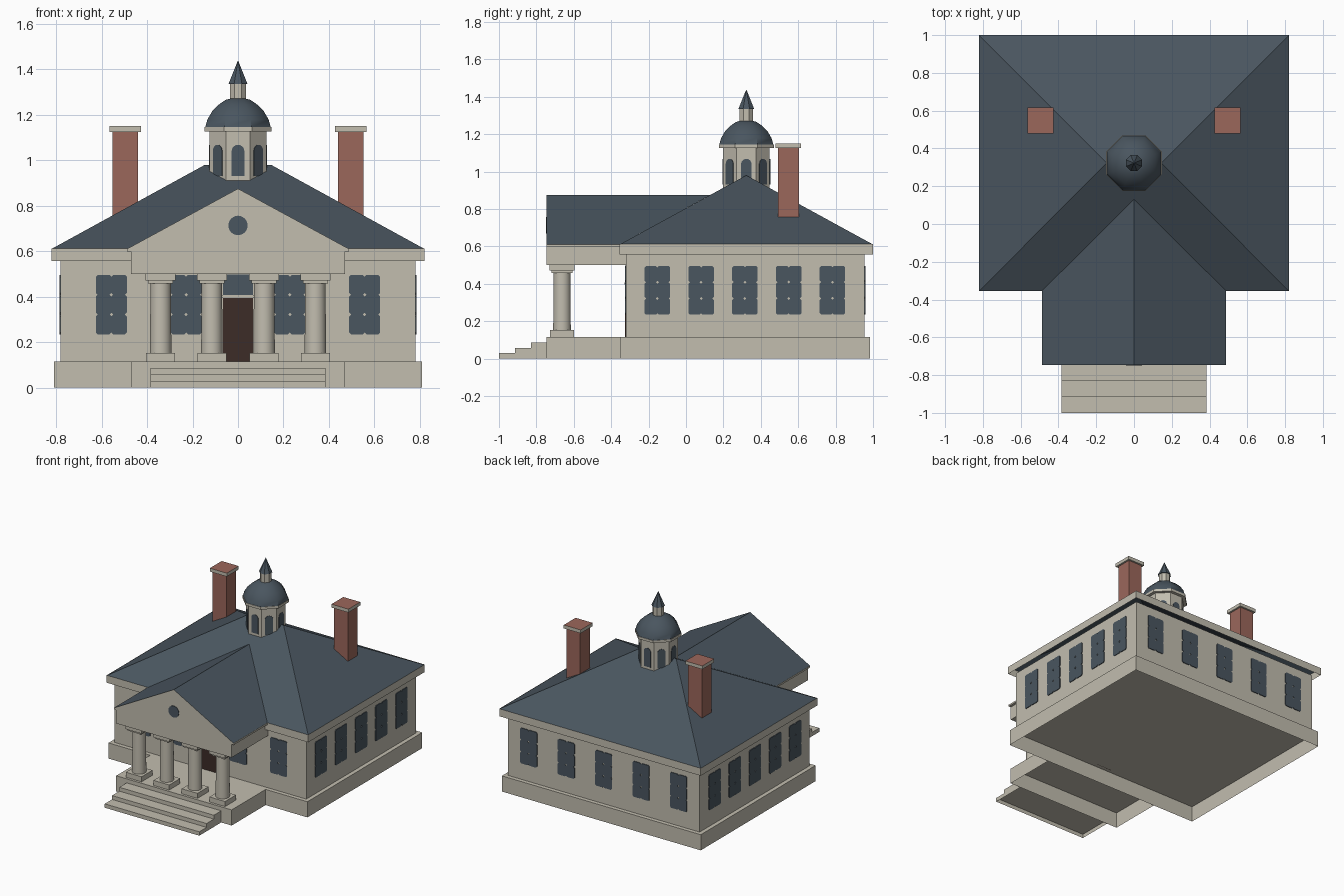
import bpy, bmesh
from math import sin, cos, pi
from mathutils import Matrix, Vector

cube = bpy.data.objects.get("Cube")
if cube:
    bpy.data.objects.remove(cube)


def material(name, rgb):
    m = bpy.data.materials.new(name)
    m.use_nodes = True
    m.diffuse_color = (*rgb, 1)
    m.node_tree.nodes["Principled BSDF"].inputs["Base Color"].default_value = (*rgb, 1)
    return m


STONE = material("pale stone", (0.54, 0.51, 0.43))
SLATE = material("blue grey slate", (0.068, 0.092, 0.115))
BRICK = material("red brick", (0.33, 0.135, 0.105))
WOOD = material("dark brown wood", (0.045, 0.025, 0.02))


def finish(name, bm, *mats, smooth=False):
    mesh = bpy.data.meshes.new(name)
    bm.to_mesh(mesh)
    bm.free()
    for m in mats:
        mesh.materials.append(m)
    ob = bpy.data.objects.new(name, mesh)
    bpy.context.collection.objects.link(ob)
    if smooth:
        bpy.ops.object.select_all(action='DESELECT')
        ob.select_set(True)
        bpy.context.view_layer.objects.active = ob
        bpy.ops.object.shade_smooth_by_angle(angle=0.7)
    return ob


def box(name, x, y, z, mat, bottom=True, top=True):
    """Box from (min, max) pairs, optionally left open below or above."""
    bm = bmesh.new()
    bmesh.ops.create_cube(bm, size=1)
    for v in bm.verts:
        v.co = [lo + (c + 0.5) * (hi - lo) for c, (lo, hi) in zip(v.co, (x, y, z))]
    bm.normal_update()
    drop = [f for f in bm.faces if (f.normal.z < -0.5 and not bottom)
            or (f.normal.z > 0.5 and not top)]
    bmesh.ops.delete(bm, geom=drop, context='FACES')
    return finish(name, bm, mat)


def turned(name, rings, sides, mat, at, smooth=False):
    """Stack of regular polygons, each ring given as (distance to flat, height)."""
    bm = bmesh.new()
    loops = []
    for r, z in rings:
        k = r / cos(pi / sides)
        angles = [2 * pi * (i + 0.5) / sides for i in range(sides)]
        loops.append([bm.verts.new((at[0] + k * cos(a), at[1] + k * sin(a), z)) for a in angles])
    for lo, hi in zip(loops, loops[1:]):
        for i in range(sides):
            j = (i + 1) % sides
            bm.faces.new((lo[i], lo[j], hi[j], hi[i]))
    bm.faces.new(loops[0][::-1])
    bm.faces.new(loops[-1])
    return finish(name, bm, mat, smooth=smooth)


def plates(name, outlines, at, turn, mat, depth=0.005):
    """Thin flat shapes on a wall; turn 0 faces the front."""
    bm = bmesh.new()
    place = Matrix.Translation(at) @ Matrix.Rotation(turn, 4, 'Z')
    for pts in outlines:
        face = bm.faces.new([bm.verts.new((u, 0, v)) for u, v in pts])
        out = bmesh.ops.extrude_face_region(bm, geom=[face])["geom"]
        for v in out:
            if isinstance(v, bmesh.types.BMVert):
                v.co.y -= depth
    bmesh.ops.recalc_face_normals(bm, faces=bm.faces)
    bm.transform(place)
    return finish(name, bm, mat)


def rect(w, z0, z1):
    return [(-w, z0), (w, z0), (w, z1), (-w, z1)]


def pane(u, v, w, h, c):
    """Rectangle with clipped corners."""
    return [(u - w + c, v - h), (u + w - c, v - h), (u + w, v - h + c), (u + w, v + h - c),
            (u + w - c, v + h), (u - w + c, v + h), (u - w, v + h - c), (u - w, v - h + c)]


def window(name, x, y, turn):
    panes = [pane(u, row * 0.087, 0.034, 0.0435, 0.008)
             for u in (-0.034, 0.034) for row in (-1, 0, 1)]
    plates(name, panes, (x, y, 0.365), turn, SLATE)


def surface(name, points, faces, *mats):
    bm = bmesh.new()
    vs = [bm.verts.new(p) for p in points]
    for f in faces:
        bm.faces.new([vs[i] for i in f])
    return finish(name, bm, *mats)


# Foundation, porch floor and steps
box("foundation", (-0.81, 0.81), (-0.35, 0.985), (0, 0.115), STONE, bottom=False)
box("porch_floor", (-0.47, 0.47), (-0.745, -0.35), (0, 0.115), STONE, bottom=False)
for i in range(3):
    box(f"step_{i + 1}", (-0.385, 0.385), (-1 + i * 0.085, -0.745),
        (i * 0.0285, (i + 1) * 0.0285), STONE, bottom=False)

# Walls, cornice and hipped roof
box("walls", (-0.78, 0.78), (-0.32, 0.955), (0.115, 0.56), STONE, bottom=False, top=False)
box("cornice", (-0.82, 0.82), (-0.355, 1), (0.557, 0.612), STONE, bottom=False, top=False)
E, R = 0.61, 0.98
surface("main_roof",
        [(-0.82, -0.355, E), (0.82, -0.355, E), (0.82, 1, E), (-0.82, 1, E),
         (-0.145, 0.3225, R), (0.145, 0.3225, R)],
        [(0, 1, 5, 4), (1, 2, 5), (2, 3, 4, 5), (3, 0, 4)], SLATE)

# Portico beam, gable and its roof
box("portico_beam", (-0.47, 0.47), (-0.745, -0.32), (0.5, 0.6), STONE)
box("portico_eave", (-0.488, 0.488), (-0.746, -0.345), (0.598, 0.611), STONE)
surface("portico_roof",
        [(-0.488, -0.747, E), (0.488, -0.747, E), (0, -0.747, 0.875),
         (-0.488, -0.355, E), (0.488, -0.355, E), (0, 0.13, 0.875)],
        [(1, 4, 5, 2), (0, 2, 5, 3)], SLATE)
surface("pediment", [(-0.488, -0.746, E), (0.488, -0.746, E), (0, -0.746, 0.875)],
        [(0, 1, 2)], STONE)
circle = [(0.043 * cos(i * pi / 8), 0.043 * sin(i * pi / 8)) for i in range(16)]
plates("pediment_round_window", [circle], (0, -0.746, 0.713), 0, SLATE, 0.003)

# Columns
for i, x in enumerate((-0.34, -0.115, 0.115, 0.34)):
    y = -0.663
    sq = lambda h: ((x - h, x + h), (y - h, y + h))
    box(f"column_base_{i + 1}", *sq(0.064), (0.115, 0.152), STONE)
    turned(f"column_shaft_{i + 1}", [(0.047, 0.152), (0.045, 0.46)], 24, STONE, (x, y), True)
    box(f"column_capital_lower_{i + 1}", *sq(0.055), (0.457, 0.475), STONE)
    box(f"column_capital_{i + 1}", *sq(0.066), (0.47, 0.5), STONE)

# Windows on all four walls
for i, x in enumerate((-0.557, -0.228, 0.228, 0.557)):
    window(f"front_window_{i + 1}", x, -0.32, 0)
for i in range(5):
    window(f"back_window_{i + 1}", (i - 2) * 0.305, 0.955, pi)
    y = -0.153 + i * 0.234
    window(f"left_window_{i + 1}", 0.78, y, pi / 2)
    window(f"right_window_{i + 1}", -0.78, y, -pi / 2)

# Front door with lintel and transom
plates("front_door", [rect(0.066, 0.115, 0.397)], (0, -0.32, 0), 0, WOOD)
plates("door_lintel", [rect(0.07, 0.395, 0.408)], (0, -0.32, 0), 0, STONE, 0.009)
plates("door_transom", [rect(0.066, 0.408, 0.497)], (0, -0.32, 0), 0, SLATE)

# Chimneys with a stone cap and brick top
for side, s in (("left", 1), ("right", -1)):
    x, y = s * 0.495, 0.547
    sq = lambda h: ((x - h, x + h), (y - h, y + h))
    box(f"{side}_chimney", *sq(0.056), (0.7, 1.127), BRICK)
    cap = box(f"{side}_chimney_cap", *sq(0.069), (1.125, 1.15), STONE)
    cap.data.materials.append(BRICK)
    for f in cap.data.polygons:
        f.material_index = int(f.normal.z > 0.5)

# Octagonal cupola with dome, lantern and spire
C = (0, 0.3225)
turned("cupola_drum", [(0.125, 0.86), (0.125, 1.13)], 8, STONE, C)
turned("cupola_cornice", [(0.147, 1.127), (0.147, 1.145)], 8, STONE, C)
turned("cupola_dome", [(0.144, 1.145), (0.135, 1.178), (0.113, 1.216), (0.084, 1.245),
                       (0.055, 1.265), (0.03, 1.272)], 8, SLATE, C, True)
turned("lantern", [(0.036, 1.265), (0.036, 1.337)], 8, STONE, C)
turned("spire", [(0.042, 1.335), (0.001, 1.437)], 8, SLATE, C)
arch = [(-0.028, 0.93), (0.028, 0.93)]
arch += [(0.028 * cos(i * pi / 8), 1.04 + 0.028 * sin(i * pi / 8)) for i in range(9)]
for i in range(8):
    a = i * pi / 4
    spot = Vector((C[0] + 0.125 * sin(a), C[1] - 0.125 * cos(a), 0))
    plates(f"cupola_window_{i + 1}", [arch], spot, a, SLATE, 0.003)
